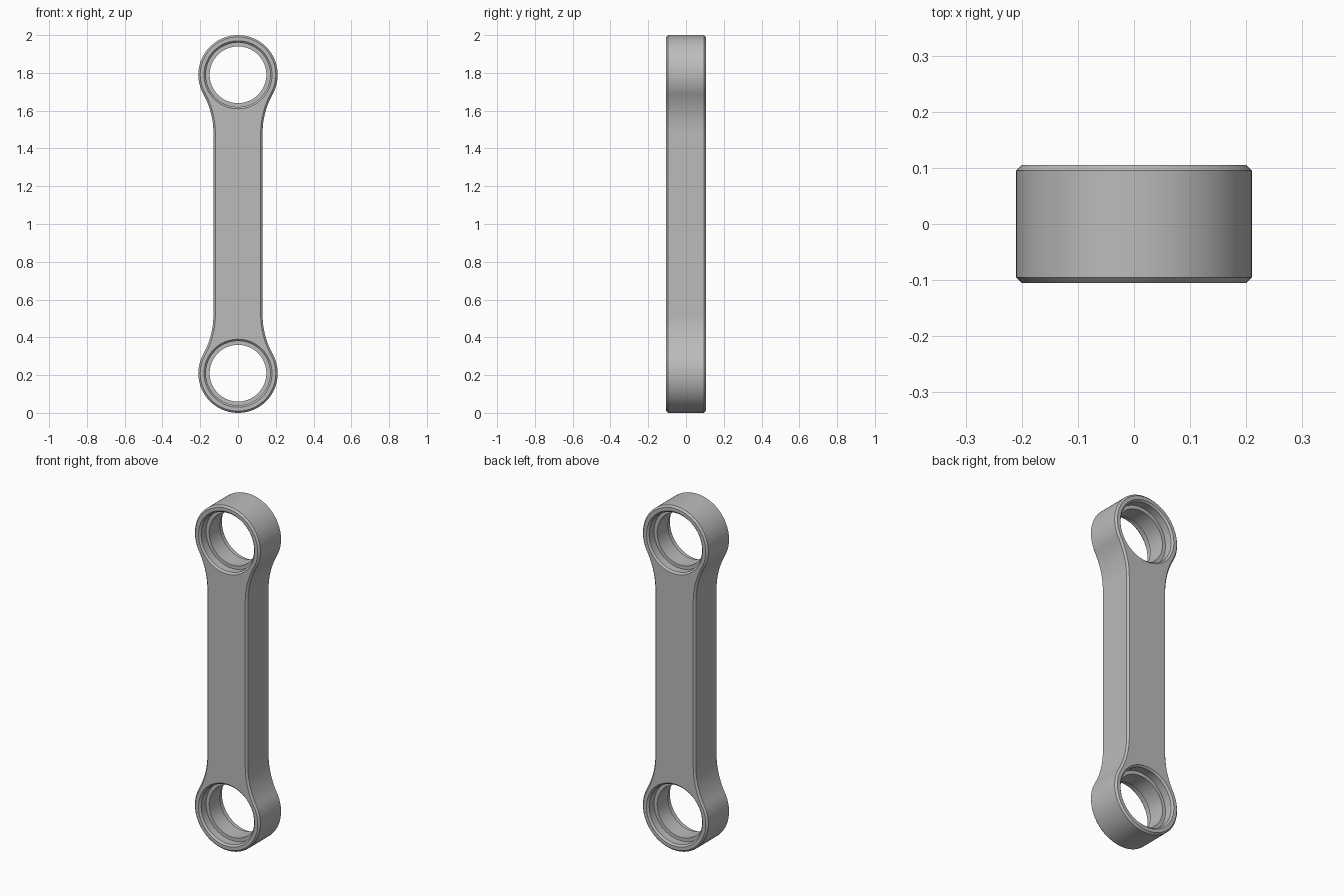
import bpy
import bmesh
import math

cube = bpy.data.objects.get("Cube")
if cube:
    bpy.data.objects.remove(cube)

# Main dimensions
DEPTH, CHAMFER = 0.105, 0.01
EYE_R, EYE_Z, MID_Z = 0.21, 0.21, 1.0
SHANK, FILLET = 0.13, 0.43
RISE = math.sqrt((FILLET + EYE_R) ** 2 - (FILLET + SHANK) ** 2)
BORE_SIDES = 96


def arc(cx, cz, r, a0, a1, n):
    return [(cx + r * math.cos(a0 + (a1 - a0) * i / n),
             cz + r * math.sin(a0 + (a1 - a0) * i / n)) for i in range(n + 1)]


def outline(inset):
    """Closed link outline, offset inwards by inset."""
    tangent = math.atan2(RISE, SHANK + FILLET)
    eye = arc(0, EYE_Z, EYE_R - inset, -math.pi / 2, tangent, 40)
    neck = arc(SHANK + FILLET, EYE_Z + RISE, FILLET + inset,
               math.pi + tangent, math.pi, 20)
    quarter = eye + neck[1:]
    right = quarter + [(x, 2 * MID_Z - z) for x, z in reversed(quarter)]
    left = [(-x, z) for x, z in reversed(right[1:-1])]
    return right + left


def add_loop(bm, points, y):
    return [bm.verts.new((x, y, z)) for x, z in points]


def skin(bm, loops):
    """Join successive vertex loops with quads."""
    for a, b in zip(loops, loops[1:]):
        for i in range(len(a)):
            j = (i + 1) % len(a)
            bm.faces.new((a[i], a[j], b[j], b[i]))


bm = bmesh.new()

# Chamfered outer wall
edge_y = DEPTH - CHAMFER
shell = [add_loop(bm, outline(inset), y) for inset, y in
         ((CHAMFER, -DEPTH), (0, -edge_y), (0, edge_y), (CHAMFER, DEPTH))]
skin(bm, shell)

# Stepped bore with a central shoulder, in both eyes
bore_profile = [(0.18, -DEPTH), (0.17, -edge_y), (0.17, -0.05), (0.15, -0.05)]
bore_profile += [(r, -y) for r, y in reversed(bore_profile)]
bores = []
for z in (EYE_Z, 2 * MID_Z - EYE_Z):
    loops = [add_loop(bm, arc(0, z, r, 0, math.tau, BORE_SIDES)[:-1], y)
             for r, y in bore_profile]
    skin(bm, loops)
    bores.append(loops)

# Flat front and back faces around the bores
for end, normal in ((0, (0, -1, 0)), (-1, (0, 1, 0))):
    edges = []
    for loop in [shell[end]] + [b[end] for b in bores]:
        edges += [bm.edges.get((loop[i - 1], loop[i])) for i in range(len(loop))]
    bmesh.ops.triangle_fill(bm, edges=edges, use_beauty=True, normal=normal)

bmesh.ops.recalc_face_normals(bm, faces=bm.faces)
mesh = bpy.data.meshes.new("connecting_link")
bm.to_mesh(mesh)
bm.free()

# Plain grey metal
grey = bpy.data.materials.new("grey")
grey.use_nodes = True
colour = (0.5, 0.5, 0.5, 1)
grey.diffuse_color = colour
grey.node_tree.nodes["Principled BSDF"].inputs["Base Color"].default_value = colour
mesh.materials.append(grey)

link = bpy.data.objects.new("connecting_link", mesh)
bpy.context.collection.objects.link(link)
bpy.ops.object.select_all(action="DESELECT")
link.select_set(True)
bpy.context.view_layer.objects.active = link
bpy.ops.object.shade_smooth_by_angle(angle=math.radians(30))
